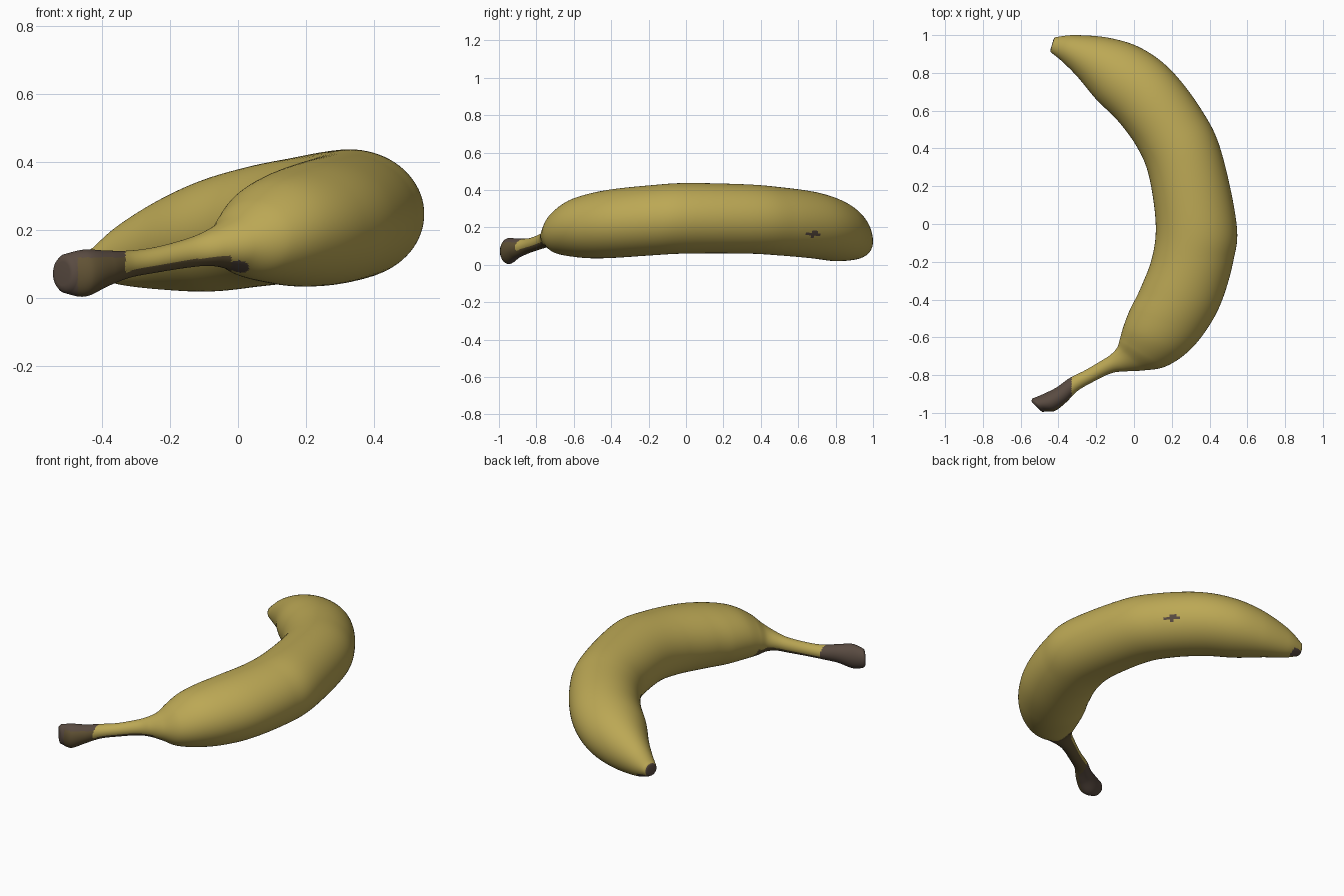
import bpy, bmesh, math
from mathutils import Vector

if "Cube" in bpy.data.objects:
    bpy.data.objects.remove(bpy.data.objects["Cube"])

RING, STEPS = 80, 14

# cross-sections from blossom tip to stem end:
# inner edge x, y, outer edge x, y, bottom z, top z
SECTIONS = [
    (-.435, .905, -.41, .99, .065, .15),
    (-.38, .86, -.31, 1.0, .04, .215),
    (-.30, .78, -.13, .985, .025, .29),
    (-.20, .66, .04, .93, .02, .35),
    (-.08, .54, .20, .81, .035, .39),
    (.02, .40, .36, .60, .05, .415),
    (.08, .25, .46, .39, .06, .43),
    (.115, 0, .543, 0, .06, .437),
    (.095, -.18, .525, -.20, .05, .425),
    (.03, -.35, .46, -.42, .037, .405),
    (-.02, -.45, .37, -.58, .035, .38),
    (-.055, -.54, .27, -.69, .045, .345),
    (-.075, -.61, .16, -.757, .06, .29),
    (-.09, -.655, .05, -.775, .085, .235),
    (-.125, -.693, -.04, -.78, .095, .20),
    (-.175, -.725, -.12, -.79, .09, .175),
    (-.26, -.775, -.225, -.84, .075, .15),
    (-.34, -.815, -.30, -.885, .06, .14),
    (-.41, -.865, -.36, -.945, .035, .14),
    (-.48, -.90, -.42, -.99, .005, .143),
    (-.54, -.925, -.47, -.992, .015, .13),
]


def material(name, color):
    m = bpy.data.materials.new(name)
    m.diffuse_color = (*color, 1)
    m.use_nodes = True
    m.node_tree.nodes["Principled BSDF"].inputs["Base Color"].default_value = m.diffuse_color
    return m


def spline(a, b, c, d, t):
    return [.5 * (2 * q + (r - p) * t + (2 * p - 5 * q + 4 * r - s) * t * t
                  + (3 * q - p - 3 * r + s) * t ** 3)
            for p, q, r, s in zip(a, b, c, d)]


# smooth list of sections
n = len(SECTIONS)
path = []
for i in range(n - 1):
    quad = [SECTIONS[min(max(i + k, 0), n - 1)] for k in (-1, 0, 1, 2)]
    path += [spline(*quad, j / STEPS) for j in range(STEPS)]
path.append(list(SECTIONS[-1]))

bm = bmesh.new()


def add_ring(sec, scale=1, push=Vector((0, 0, 0))):
    ix, iy, ox, oy, lo, hi = sec
    centre = Vector(((ix + ox) / 2, (iy + oy) / 2, (lo + hi) / 2)) + push
    side = Vector(((ox - ix) / 2, (oy - iy) / 2, 0)) * scale
    up = Vector((0, 0, (hi - lo) / 2)) * scale
    return [bm.verts.new(centre + side * math.cos(a) + up * math.sin(a))
            for a in (2 * math.pi * k / RING for k in range(RING))]


def outward(sec, sign):
    d = Vector((sec[2] - sec[0], sec[3] - sec[1], 0)).normalized()
    return Vector((-d.y, d.x, 0)) * sign


# rings, with rounded ends
tip_dir, end_dir = outward(path[0], 1), outward(path[-1], -1)
rings = [add_ring(path[0], .6, tip_dir * .012), add_ring(path[0], .87, tip_dir * .009)]
rings += [add_ring(s) for s in path]
rings += [add_ring(path[-1], .85, end_dir * .012), add_ring(path[-1], .6, end_dir * .014)]
for a, b in zip(rings, rings[1:]):
    for k in range(RING):
        m = (k + 1) % RING
        bm.faces.new((a[k], a[m], b[m], b[k]))
bm.faces.new(rings[0])
bm.faces.new(rings[-1])
bmesh.ops.recalc_face_normals(bm, faces=bm.faces)
bm.normal_update()

# colour rules: 0 yellow skin, 1 dark brown, 2 olive brown
for f in bm.faces:
    f.smooth = True
    c, nv = f.calc_center_median(), f.normal
    if c.y < -.6 and c.x < -.33:                      # dried stem end
        f.material_index = 1
        if c.x > -.47 and nv.y < -.2 and c.z < .12:
            f.material_index = 2
    elif c.y < -.6 and c.x < -.02 and nv.z < -.4:     # stem underside
        f.material_index = 2
    elif (c - Vector((.0, -.73, .1))).length < .035:  # neck patch
        f.material_index = 1
    elif c.x < -.36 and (nv.dot(tip_dir) > .75 and c.y > .9
                         or c.y > .94 and c.z < .08):  # blossom tip
        f.material_index = 1
    elif c.x > .2 and ((c.y - .68) / .037) ** 2 + ((c.z - .163) / .014) ** 2 < 1:
        f.material_index = 1                          # bruise spot

mesh = bpy.data.meshes.new("banana")
bm.to_mesh(mesh)
bm.free()
mesh.materials.append(material("yellow skin", (.50, .39, .09)))
mesh.materials.append(material("dark brown", (.10, .07, .053)))
mesh.materials.append(material("olive brown", (.12, .085, .035)))
banana = bpy.data.objects.new("banana", mesh)
bpy.context.collection.objects.link(banana)
